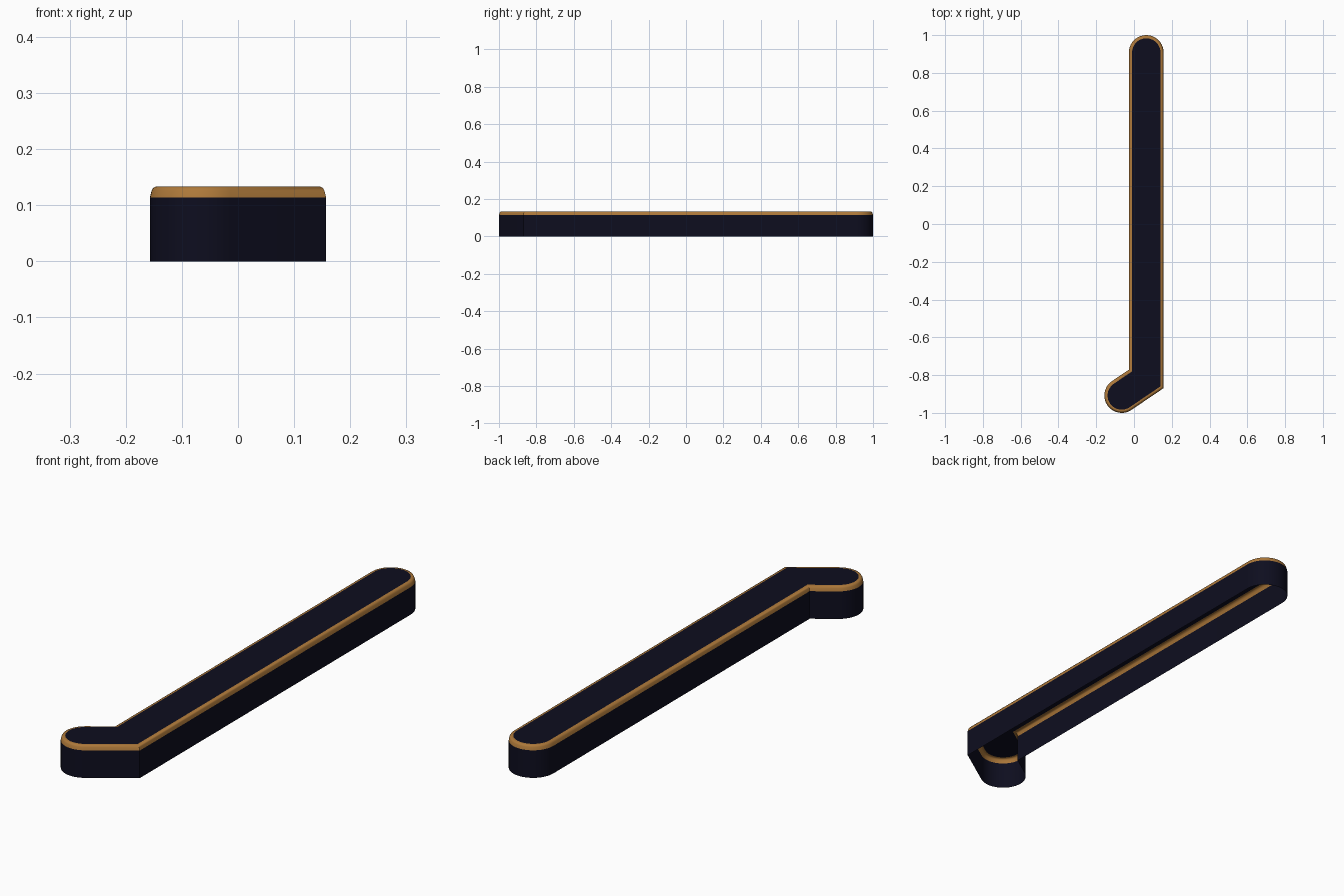
import bpy
import bmesh
import math
from mathutils import Vector

if "Cube" in bpy.data.objects:
    bpy.data.objects.remove(bpy.data.objects["Cube"])

RADIUS = 0.092                    # half width of the bar
TIP = Vector((0.065, 0.908))      # centre of the far round end
BEND = Vector((0.065, -0.820))    # centre line corner
FOOT = Vector((-0.065, -0.908))   # centre of the short leg's round end
CAP_STEPS = 20


def material(name, color):
    mat = bpy.data.materials.new(name)
    mat.diffuse_color = (*color, 1.0)
    mat.use_nodes = True
    mat.node_tree.nodes["Principled BSDF"].inputs["Base Color"].default_value = mat.diffuse_color
    return mat


NAVY = material("dark navy", (0.0042, 0.0042, 0.0135))
GOLD = material("bronze gold", (0.42, 0.19, 0.042))


def outline(inset):
    """Counter-clockwise bent capsule outline, moved inwards by inset."""
    r = RADIUS - inset
    leg = BEND - FOOT
    angle = math.atan2(leg.y, leg.x)
    n1 = Vector((math.sin(angle), -math.cos(angle)))
    n2 = Vector((1, 0))
    miter = (n1 + n2) * (r / (1 + n1.dot(n2)))

    def cap(centre, start):
        return [centre + r * Vector((math.cos(start + math.pi * i / CAP_STEPS),
                                     math.sin(start + math.pi * i / CAP_STEPS)))
                for i in range(CAP_STEPS + 1)]

    return ([BEND + miter] + cap(TIP, 0) + [BEND - miter]
            + cap(FOOT, angle + math.pi / 2))


def build(name, profile, mat, fill=False):
    """Skin the outline through (inset, height) steps, optionally filled on top."""
    bm = bmesh.new()
    rings = [[bm.verts.new((p.x, p.y, z)) for p in outline(inset)]
             for inset, z in profile]
    for low, high in zip(rings, rings[1:]):
        n = len(low)
        for i in range(n):
            j = (i + 1) % n
            bm.faces.new((low[i], low[j], high[j], high[i]))
    if fill:
        bm.faces.new(rings[-1])
    mesh = bpy.data.meshes.new(name)
    bm.to_mesh(mesh)
    bm.free()
    mesh.materials.append(mat)
    obj = bpy.data.objects.new(name, mesh)
    bpy.context.collection.objects.link(obj)
    bpy.ops.object.select_all(action='DESELECT')
    obj.select_set(True)
    bpy.context.view_layer.objects.active = obj
    bpy.ops.object.shade_smooth_by_angle(angle=math.radians(40))


# Upright side wall, open underneath
build("side_wall", [(0, 0), (0, 0.114)], NAVY)

# Rounded trim around the upper edge
build("edge_trim", [(0, 0.114), (0.003, 0.126), (0.006, 0.131),
                    (0.010, 0.133), (0.017, 0.133)], GOLD)

# Flat top inside the trim
build("top_panel", [(0.017, 0.133)], NAVY, fill=True)
